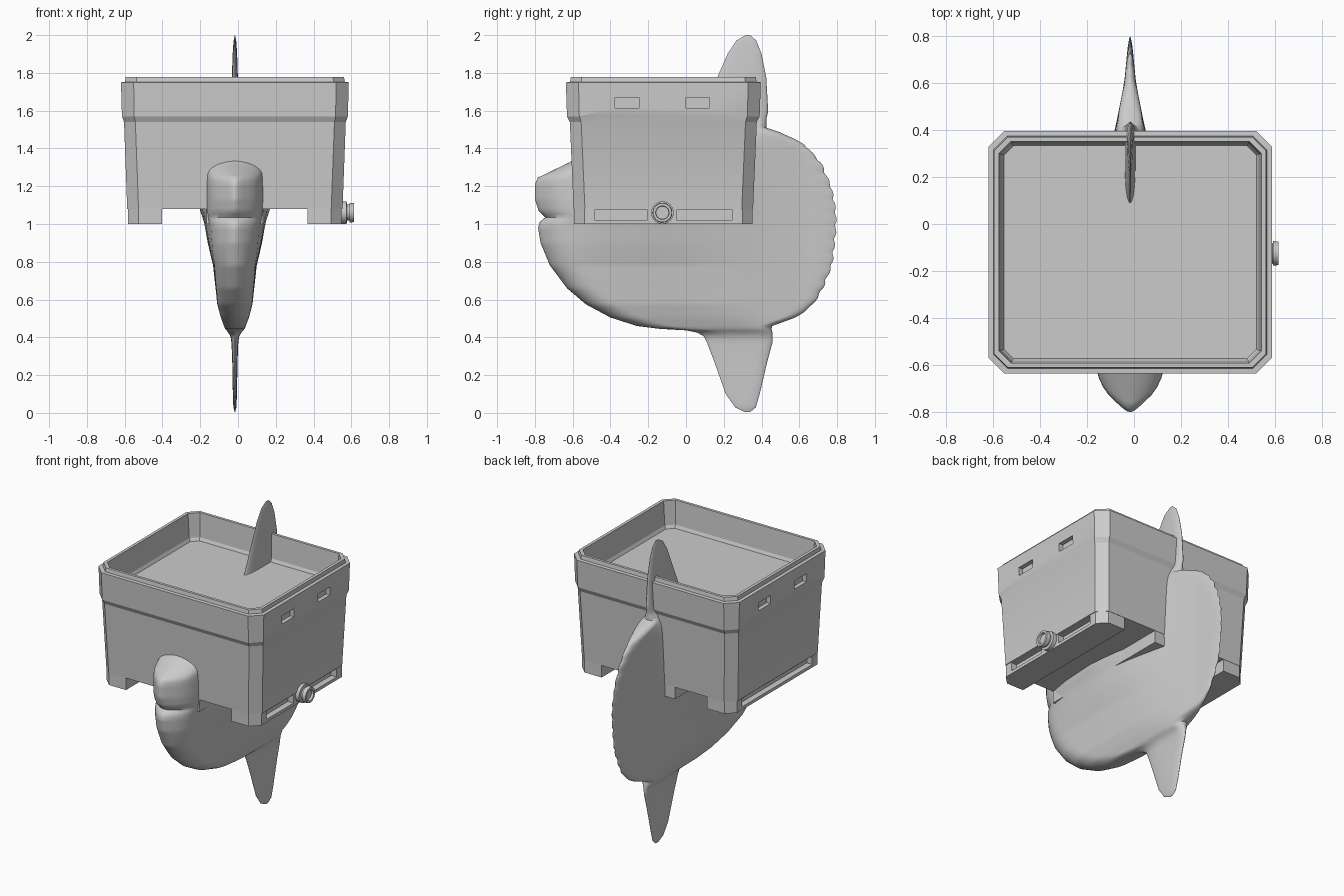
import bpy, bmesh, math

if "Cube" in bpy.data.objects:
    bpy.data.objects.remove(bpy.data.objects["Cube"])

CX, CY = -0.0165, -0.12      # tub centre

grey = bpy.data.materials.new("plain grey")
grey.diffuse_color = (0.6, 0.6, 0.6, 1)
grey.use_nodes = True
grey.node_tree.nodes["Principled BSDF"].inputs["Base Color"].default_value = grey.diffuse_color


def loft(name, rings, angle=30):
    """Skin a stack of equal-length rings and cap both ends."""
    bm = bmesh.new()
    vs = [[bm.verts.new(p) for p in r] for r in rings]
    n = len(rings[0])
    for a, b in zip(vs, vs[1:]):
        for i in range(n):
            j = (i + 1) % n
            bm.faces.new((a[i], a[j], b[j], b[i]))
    bm.faces.new(vs[0][::-1])
    bm.faces.new(vs[-1])
    bmesh.ops.recalc_face_normals(bm, faces=bm.faces[:])
    me = bpy.data.meshes.new(name)
    bm.to_mesh(me)
    bm.free()
    ob = bpy.data.objects.new(name, me)
    bpy.context.collection.objects.link(ob)
    me.materials.append(grey)
    bpy.ops.object.select_all(action='DESELECT')
    ob.select_set(True)
    bpy.context.view_layer.objects.active = ob
    if angle:
        bpy.ops.object.shade_smooth_by_angle(angle=math.radians(angle))
    return ob


def prism(name, poly, z0, z1):
    return loft(name, [[(x, y, z) for x, y in poly] for z in (z0, z1)], 0)


def block(name, x0, x1, y0, y1, z0, z1):
    return prism(name, [(x0, y0), (x1, y0), (x1, y1), (x0, y1)], z0, z1)


def cut(ob, cutter):
    cutter.hide_render = True
    m = ob.modifiers.new("cut", 'BOOLEAN')
    m.operation, m.solver, m.object = 'DIFFERENCE', 'EXACT', cutter
    bpy.context.view_layer.objects.active = ob
    bpy.ops.object.modifier_apply(modifier=m.name)
    bpy.data.objects.remove(cutter)


def octagon(hx, hy, c, z):
    """Rectangle with chamfered corners."""
    pts = [(hx, hy - c), (hx - c, hy), (c - hx, hy), (-hx, hy - c),
           (-hx, c - hy), (c - hx, -hy), (hx - c, -hy), (hx, c - hy)]
    return [(CX + x, CY + y, z) for x, y in pts]


# Tub: outer wall, shoulder, stepped lip, inner wall and floor
tub = loft("tub", [octagon(*r) for r in (
    (0.57, 0.475, 0.06, 1.08), (0.587, 0.495, 0.06, 1.54),
    (0.598, 0.51, 0.065, 1.57), (0.603, 0.516, 0.067, 1.75),
    (0.582, 0.494, 0.06, 1.752), (0.578, 0.49, 0.058, 1.777),
    (0.558, 0.472, 0.052, 1.777), (0.547, 0.462, 0.045, 1.62),
    (0.537, 0.453, 0.04, 1.6))], 20)
# Hand pockets on both sides
for s in (-1, 1):
    for y in (-0.3125, 0.0625):
        a, b = sorted((CX + s * 0.572, CX + s * 0.7))
        cut(tub, block("pocket_cutter", a, b, y - 0.063, y + 0.063, 1.615, 1.67))

# Outer runners with chamfered outer corners and fork slots
for s, name in ((-1, "left_runner"), (1, "right_runner")):
    outer, inner, hy, c = 0.565, 0.385, 0.473, 0.055
    poly = [(inner, -hy), (outer - c, -hy), (outer, c - hy),
            (outer, hy - c), (outer - c, hy), (inner, hy)]
    runner = prism(name, [(CX + s * x, CY + y) for x, y in poly], 1.0, 1.085)
    spans = ((-0.485, -0.205), (-0.05, 0.245)) if s > 0 else ((-0.485, 0.245),)
    for y0, y1 in spans:
        a, b = sorted((CX + s * 0.525, CX + s * 0.7))
        cut(runner, block("slot_cutter", a, b, y0, y1, 1.02, 1.075))
block("middle_runner", CX - 0.15, CX + 0.15, CY - 0.473, CY + 0.473, 1.0, 1.085)


# Drain plug: flange, cap and recessed centre
def disc(x, r):
    return [(x, -0.125 + r * math.cos(a * math.pi / 12),
             1.06 + r * math.sin(a * math.pi / 12)) for a in range(24)]


loft("drain_plug", [disc(*d) for d in (
    (0.53, 0.06), (0.575, 0.06), (0.577, 0.042), (0.59, 0.042), (0.591, 0.052),
    (0.615, 0.05), (0.615, 0.036), (0.6, 0.034))])


# Fish: horizontal slices given as height, front edge, back edge, half thickness
SLICES = [
    (0.005, 0.31, 0.34, 0.006), (0.03, 0.26, 0.37, 0.01), (0.1, 0.21, 0.39, 0.011),
    (0.27, 0.15, 0.43, 0.014), (0.37, 0.112, 0.457, 0.018), (0.405, 0.095, 0.458, 0.023),
    (0.425, 0.06, 0.457, 0.035), (0.437, 0.0, 0.455, 0.045), (0.445, -0.14, 0.453, 0.052),
    (0.46, -0.26, 0.456, 0.058), (0.505, -0.4, 0.58, 0.075), (0.575, -0.53, 0.67, 0.095),
    (0.66, -0.63, 0.72, 0.105), (0.78, -0.72, 0.768, 0.12), (0.9, -0.77, 0.783, 0.155),
    (0.98, -0.783, 0.79, 0.175), (1.01, -0.775, 0.79, 0.185), (1.035, -0.745, 0.79, 0.2),
    (1.07, -0.78, 0.788, 0.22), (1.13, -0.8, 0.78, 0.24), (1.21, -0.8, 0.76, 0.24),
    (1.245, -0.785, 0.745, 0.23), (1.325, -0.62, 0.71, 0.2), (1.42, -0.46, 0.625, 0.14),
    (1.485, -0.27, 0.5, 0.08), (1.51, -0.15, 0.425, 0.055), (1.55, 0.02, 0.425, 0.03),
    (1.6, 0.09, 0.435, 0.022), (1.775, 0.165, 0.425, 0.016), (1.9, 0.22, 0.4, 0.012),
    (1.97, 0.265, 0.373, 0.009), (2.0, 0.315, 0.34, 0.005)]
# Thickness along the length
GIRTH = [(-0.81, 0.05), (-0.72, 0.115), (-0.635, 0.15), (-0.45, 0.21), (-0.2, 0.245),
         (0.0, 0.19), (0.2, 0.12), (0.4, 0.065), (0.6, 0.025), (0.82, 0.004)]
COLS = 36


def girth(y):
    for (a, p), (b, q) in zip(GIRTH, GIRTH[1:]):
        if y <= b:
            return p + (q - p) * (y - a) / (b - a)
    return 0.004


def rounded(d, reach):
    k = 1 - min(1, d / reach)
    return math.sqrt(max(0, 1 - k * k))


def fish_slice(z, front, back, half):
    if 0.5 < z < 1.48:                       # scalloped tail edge
        back += 0.012 * abs(math.sin((z - 0.5) * math.pi / 0.07)) - 0.004
    side = []
    for i in range(COLS + 1):
        u = 0.5 - 0.5 * math.cos(math.pi * i / COLS)
        y = front + (back - front) * u
        t = (girth(y) ** -3 + half ** -3) ** (-1 / 3)
        t *= rounded(y - front, 0.15) * rounded(back - y, 0.06)
        side.append((max(t, 0.0008), y))
    return [(CX + t, y, z) for t, y in side] + [(CX - t, y, z) for t, y in side[::-1]]


rings = []
for a, b in zip(SLICES, SLICES[1:]):
    steps = max(1, round((b[0] - a[0]) / 0.0145))
    for k in range(steps):
        rings.append(fish_slice(*[p + (q - p) * k / steps for p, q in zip(a, b)]))
rings.append(fish_slice(*SLICES[-1]))
loft("fish", rings, 50)
